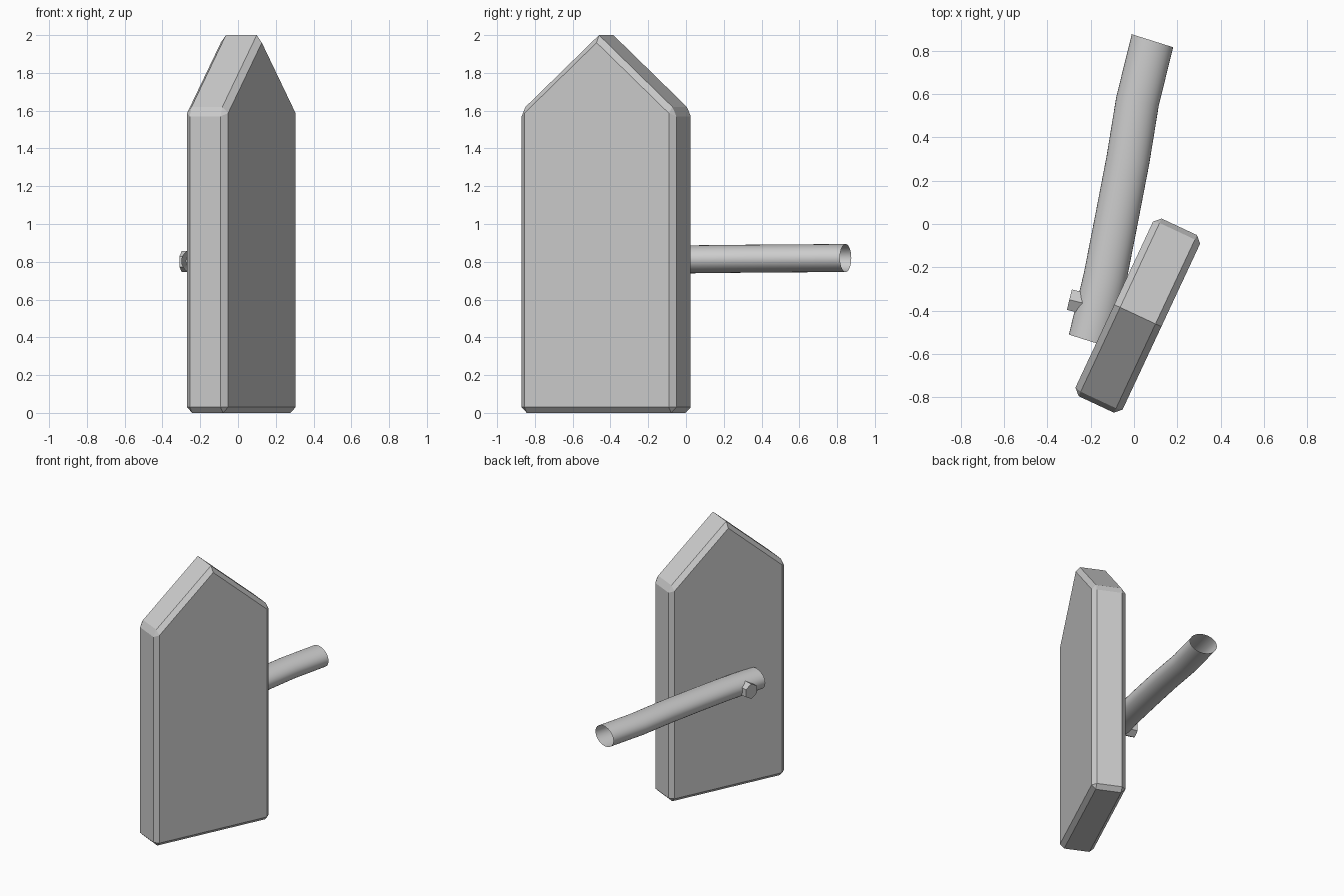
import bpy, bmesh
from math import sin, cos, tau, radians
from mathutils import Vector, Matrix

if "Cube" in bpy.data.objects:
    bpy.data.objects.remove(bpy.data.objects["Cube"])


def make_object(name, bm, smooth=None):
    bmesh.ops.recalc_face_normals(bm, faces=bm.faces)
    mesh = bpy.data.meshes.new(name)
    bm.to_mesh(mesh)
    bm.free()
    ob = bpy.data.objects.new(name, mesh)
    bpy.context.collection.objects.link(ob)
    if smooth:
        bpy.ops.object.select_all(action='DESELECT')
        ob.select_set(True)
        bpy.context.view_layer.objects.active = ob
        bpy.ops.object.shade_smooth_by_angle(angle=radians(smooth))
    return ob


# Pointed board: extruded profile, chamfered everywhere but along the top ridge
W, T, C = 0.452, 0.12, 0.03
profile = [(-W, 0), (W, 0), (W, 1.6), (0, 2), (-W, 1.6)]
bm = bmesh.new()
face = bm.faces.new([bm.verts.new((x, -T, z)) for x, z in profile])
ext = bmesh.ops.extrude_face_region(bm, geom=[face], use_keep_orig=True)
bmesh.ops.translate(bm, vec=(0, 2 * T, 0),
                    verts=[v for v in ext['geom'] if isinstance(v, bmesh.types.BMVert)])
bmesh.ops.recalc_face_normals(bm, faces=bm.faces)
edges = [e for e in bm.edges if not all(v.co.z > 1.9 for v in e.verts)]
bmesh.ops.bevel(bm, geom=edges, offset=C, segments=1, profile=0.5,
                affect='EDGES', clamp_overlap=True)
board = make_object("board", bm)
board.location = (0.0175, -0.4225, 0)
board.rotation_euler.z = radians(64.95)

# Hollow bent handle: oval rings swept along a path
path = [Vector(p) for p in [(-0.205, -0.54, 0.803), (-0.134, -0.25, 0.808),
                            (-0.08, 0.025, 0.813), (-0.028, 0.295, 0.816),
                            (0.016, 0.565, 0.818), (0.085, 0.845, 0.82)]]
N = 32
bm = bmesh.new()
rings = []
for i, p in enumerate(path):
    t = path[min(i + 1, len(path) - 1)] - path[max(i - 1, 0)]
    if i in (0, len(path) - 1):
        t = Vector((0.30, 0.954, 0))
    side = t.cross(Vector((0, 0, 1))).normalized()
    up = side.cross(t).normalized()
    rings.append([bm.verts.new(p + side * 0.1 * cos(tau * k / N) + up * 0.074 * sin(tau * k / N))
                  for k in range(N)])
for a, b in zip(rings, rings[1:]):
    for k in range(N):
        bm.faces.new((a[k], a[(k + 1) % N], b[(k + 1) % N], b[k]))
make_object("handle", bm, 35)

# Hexagonal bolt head, one corner up, on the outer side of the handle
axis = Vector((-0.97, 0.24, 0)).normalized()
up = Vector((0, 0, 1))
across = up.cross(axis)
outer = Vector((-0.298, -0.349, 0.801))
bm = bmesh.new()
bmesh.ops.create_cone(bm, cap_ends=True, segments=6, radius1=0.056, radius2=0.056, depth=0.1)
frame = Matrix((across, up, axis)).transposed()
for v in bm.verts:
    if abs(v.co.x) < 0.001:
        break
else:
    bmesh.ops.rotate(bm, verts=bm.verts, matrix=Matrix.Rotation(radians(30), 3, 'Z'))
# local y is up, so turn until a corner lies on it
if max(v.co.y for v in bm.verts) < 0.055:
    bmesh.ops.rotate(bm, verts=bm.verts, matrix=Matrix.Rotation(radians(30), 3, 'Z'))
for v in bm.verts:
    v.co = frame @ v.co + outer - axis * 0.05
make_object("bolt_head", bm)
